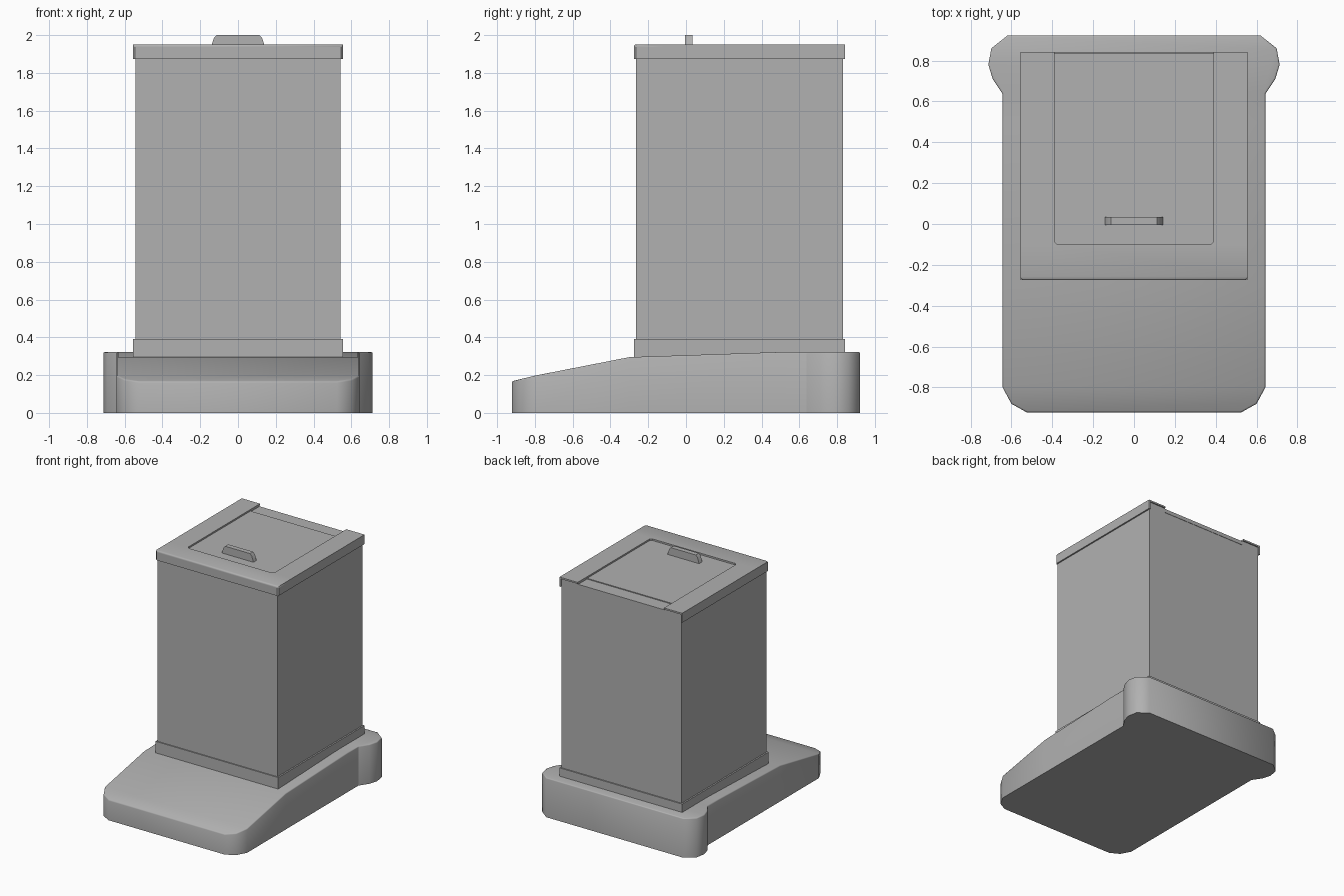
import bpy, bmesh
from mathutils import Vector

if "Cube" in bpy.data.objects:
    bpy.data.objects.remove(bpy.data.objects["Cube"])

grey = bpy.data.materials.new("mid_grey")
grey.diffuse_color = (.44, .44, .44, 1)
grey.use_nodes = True
grey.node_tree.nodes["Principled BSDF"].inputs["Base Color"].default_value = grey.diffuse_color


def finish(name, bm, angle=0.8):
    bmesh.ops.recalc_face_normals(bm, faces=bm.faces)
    for e in bm.edges:
        if len(e.link_faces) == 2 and e.calc_face_angle_signed() < -0.4:
            e.smooth = False
    mesh = bpy.data.meshes.new(name)
    bm.to_mesh(mesh)
    bm.free()
    mesh.materials.append(grey)
    ob = bpy.data.objects.new(name, mesh)
    bpy.context.collection.objects.link(ob)
    bpy.ops.object.select_all(action='DESELECT')
    ob.select_set(True)
    bpy.context.view_layer.objects.active = ob
    bpy.ops.object.shade_smooth_by_angle(angle=angle)
    return ob


def prism(points, origin, direction):
    """Extrude a closed 3D outline (offset by origin) along direction."""
    bm = bmesh.new()
    face = bm.faces.new([bm.verts.new(Vector(p) + Vector(origin)) for p in points])
    ext = bmesh.ops.extrude_face_region(bm, geom=[face])['geom']
    bmesh.ops.translate(bm, vec=direction,
                        verts=[v for v in ext if isinstance(v, bmesh.types.BMVert)])
    bmesh.ops.recalc_face_normals(bm, faces=bm.faces)
    return bm


def mirrored(half):
    """Mirror a right-hand outline (x > 0) to close it on the left."""
    return half + [(-x, y) for x, y in reversed(half)]


def slab(points, z0, z1):
    return prism([(x, y, 0) for x, y in points], (0, 0, z0), (0, 0, z1 - z0))


def block(name, half_x, y0, y1, z0, z1):
    return finish(name, slab(mirrored([(half_x, y0), (half_x, y1)]), z0, z1), 0.5)


def cut(bm, y):
    bmesh.ops.bisect_plane(bm, geom=bm.verts[:] + bm.edges[:] + bm.faces[:],
                           dist=1e-4, plane_co=(0, y, 0), plane_no=(0, 1, 0))


def bevel_top(bm, z_min, y_max, offset, segments):
    edges = [e for e in bm.edges if min(v.co.z for v in e.verts) > z_min
             and max(v.co.y for v in e.verts) < y_max and e.calc_face_angle(0) > 1]
    bmesh.ops.bevel(bm, geom=edges, offset=offset, segments=segments,
                    profile=0.5, affect='EDGES')


# Base: rounded plinth with flared rear corners and a sloping front
outline = mirrored([(.525, -.922), (.60, -.88), (.643, -.80), (.643, .637),
                    (.692, .71), (.713, .78), (.698, .86), (.62, .922)])
slope = [(-.93, .165), (-.80, .198), (-.30, .295), (.50, .322), (.93, .322)]


def top_height(y):
    for (a, za), (b, zb) in zip(slope, slope[1:]):
        if y <= b:
            return za + (zb - za) * (y - a) / (b - a)
    return slope[-1][1]


bm = slab(outline, 0, .3)
for y, _ in slope[1:-1]:
    cut(bm, y)
for v in bm.verts:
    if v.co.z > .1:
        v.co.z = top_height(v.co.y)
bevel_top(bm, .1, 1, .008, 2)
finish("base", bm)

# Bin body and its bottom trim
block("body", .543, -.265, .832, .28, 1.93)
block("bottom_trim", .555, -.274, .842, .28, .39)

# U-shaped lid frame, open at the back, with a skirt and a thin top lip
front = [(.545, -.274), (.555, -.264), (.555, .842)]
inner = [(.39, -.085), (.375, -.10)]
skirt = mirrored(front + [(.543, .842), (.543, .832), (.39, .832)] + inner)
finish("lid_skirt", slab(skirt, 1.873, 1.937), .3)
bm = slab(mirrored(front + [(.39, .842)] + inner), 1.937, 1.95)
cut(bm, -.10)
bevel_top(bm, 1.945, -.2, .005, 1)
finish("lid_frame", bm)

# Recessed lid panel and the hinge strip behind it
panel = mirrored([(.375, -.10), (.39, -.085), (.39, .72)])
finish("lid_panel", slab(panel, 1.90, 1.937), .5)
block("hinge_strip", .39, .723, .835, 1.90, 1.931)

# Handle: thin upright tab with chamfered ends
tab = mirrored([(.147, 1.925), (.128, 1.984), (.113, 2.0)])
finish("lid_handle", prism([(x, 0, z) for x, z in tab], (0, -.005, 0), (0, .04, 0)), .5)
